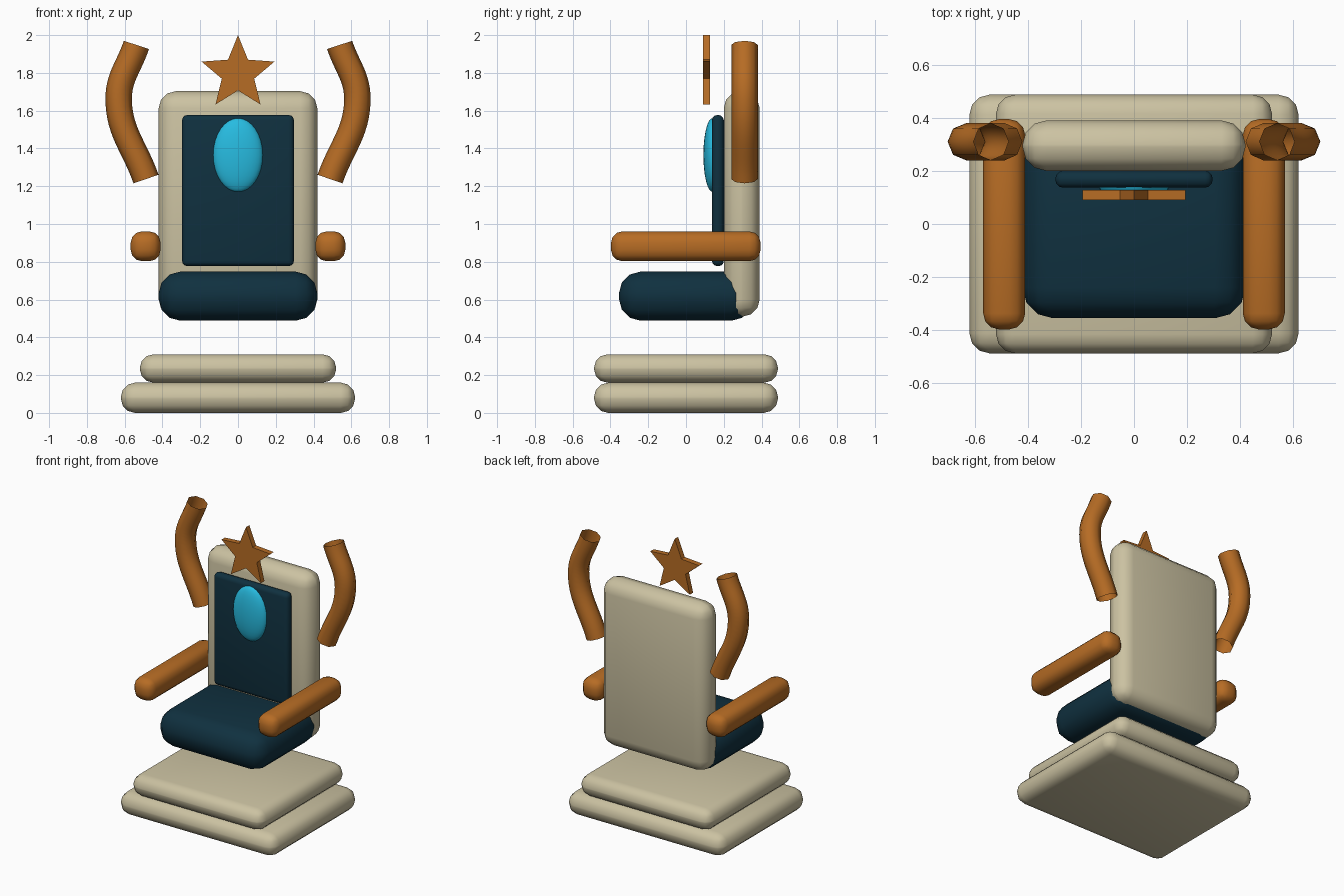
import bpy, bmesh, math

if "Cube" in bpy.data.objects:
    bpy.data.objects.remove(bpy.data.objects["Cube"])


def material(name, rgb):
    m = bpy.data.materials.new(name)
    m.diffuse_color = (*rgb, 1)
    m.use_nodes = True
    m.node_tree.nodes["Principled BSDF"].inputs["Base Color"].default_value = m.diffuse_color
    return m


STONE = material("cream stone", (0.60, 0.54, 0.36))
NAVY = material("navy cushion", (0.005, 0.03, 0.05))
BRONZE = material("bronze", (0.47, 0.15, 0.018))
CYAN = material("cyan gem", (0.02, 0.50, 0.75))


def finish(obj, name, mat, angle=60):
    obj.name = name
    obj.data.materials.append(mat)
    bpy.ops.object.select_all(action='DESELECT')
    obj.select_set(True)
    bpy.context.view_layer.objects.active = obj
    bpy.ops.object.shade_smooth_by_angle(angle=math.radians(angle))
    return obj


def rounded_box(name, lo, hi, radius, mat, segments=3):
    """Box between two corners with all edges rounded."""
    bpy.ops.mesh.primitive_cube_add(size=1, location=[(a + b) / 2 for a, b in zip(lo, hi)])
    obj = bpy.context.object
    obj.scale = [b - a for a, b in zip(lo, hi)]
    bpy.ops.object.transform_apply(location=False, rotation=False, scale=True)
    mod = obj.modifiers.new("rounding", 'BEVEL')
    mod.width, mod.segments, mod.limit_method = radius, segments, 'NONE'
    bpy.ops.object.modifier_apply(modifier=mod.name)
    return finish(obj, name, mat)


# Two-step plinth
rounded_box("lower_step", (-0.62, -0.487, 0), (0.62, 0.487, 0.16), 0.075, STONE)
rounded_box("upper_step", (-0.52, -0.487, 0.16), (0.52, 0.487, 0.31), 0.072, STONE)

# Seat, backrest and back cushion
rounded_box("seat", (-0.42, -0.355, 0.488), (0.42, 0.355, 0.748), 0.115, NAVY)
rounded_box("backrest", (-0.42, 0.20, 0.51), (0.42, 0.39, 1.703), 0.09, STONE)
rounded_box("back_cushion", (-0.296, 0.137, 0.777), (0.296, 0.20, 1.577), 0.028, NAVY)

# Oval gem
bpy.ops.mesh.primitive_uv_sphere_add(segments=32, ring_count=16, radius=1, location=(0, 0.14, 1.365))
gem = bpy.context.object
gem.scale = (0.132, 0.048, 0.195)
bpy.ops.object.transform_apply(location=False, rotation=False, scale=True)
finish(gem, "gem", CYAN)

# Five-pointed star
bm = bmesh.new()
ring = []
for i in range(10):
    r = 0.09 if i % 2 else 0.203
    a = math.pi * i / 5
    ring.append(bm.verts.new((r * math.sin(a), 0.09, 1.797 + r * math.cos(a))))
face = bm.faces.new(ring)
ext = bmesh.ops.extrude_face_region(bm, geom=[face])
for v in ext["geom"]:
    if isinstance(v, bmesh.types.BMVert):
        v.co.y += 0.038
bmesh.ops.recalc_face_normals(bm, faces=bm.faces)
mesh = bpy.data.meshes.new("star")
bm.to_mesh(mesh)
bm.free()
star = bpy.data.objects.new("star", mesh)
bpy.context.collection.objects.link(star)
finish(star, "star", BRONZE, 20)

# Armrests and open-ended curved horns on both sides
for side, label in ((-1, "left"), (1, "right")):
    x0, x1 = sorted((side * 0.41, side * 0.568))
    rounded_box(label + "_armrest", (x0, -0.397, 0.803), (x1, 0.395, 0.961), 0.06, BRONZE)

    curve = bpy.data.curves.new(label + "_horn", 'CURVE')
    curve.dimensions = '3D'
    curve.bevel_depth, curve.bevel_resolution = 0.07, 2
    spline = curve.splines.new('BEZIER')
    spline.bezier_points.add(2)
    for p, (x, z) in zip(spline.bezier_points, ((0.487, 1.238), (0.632, 1.66), (0.538, 1.948))):
        p.co = (side * x, 0.31, z)
        p.handle_left_type = p.handle_right_type = 'AUTO'
    horn = bpy.data.objects.new(label + "_horn", curve)
    bpy.context.collection.objects.link(horn)
    bpy.ops.object.select_all(action='DESELECT')
    horn.select_set(True)
    bpy.context.view_layer.objects.active = horn
    bpy.ops.object.convert(target='MESH')
    finish(bpy.context.object, label + "_horn", BRONZE)
